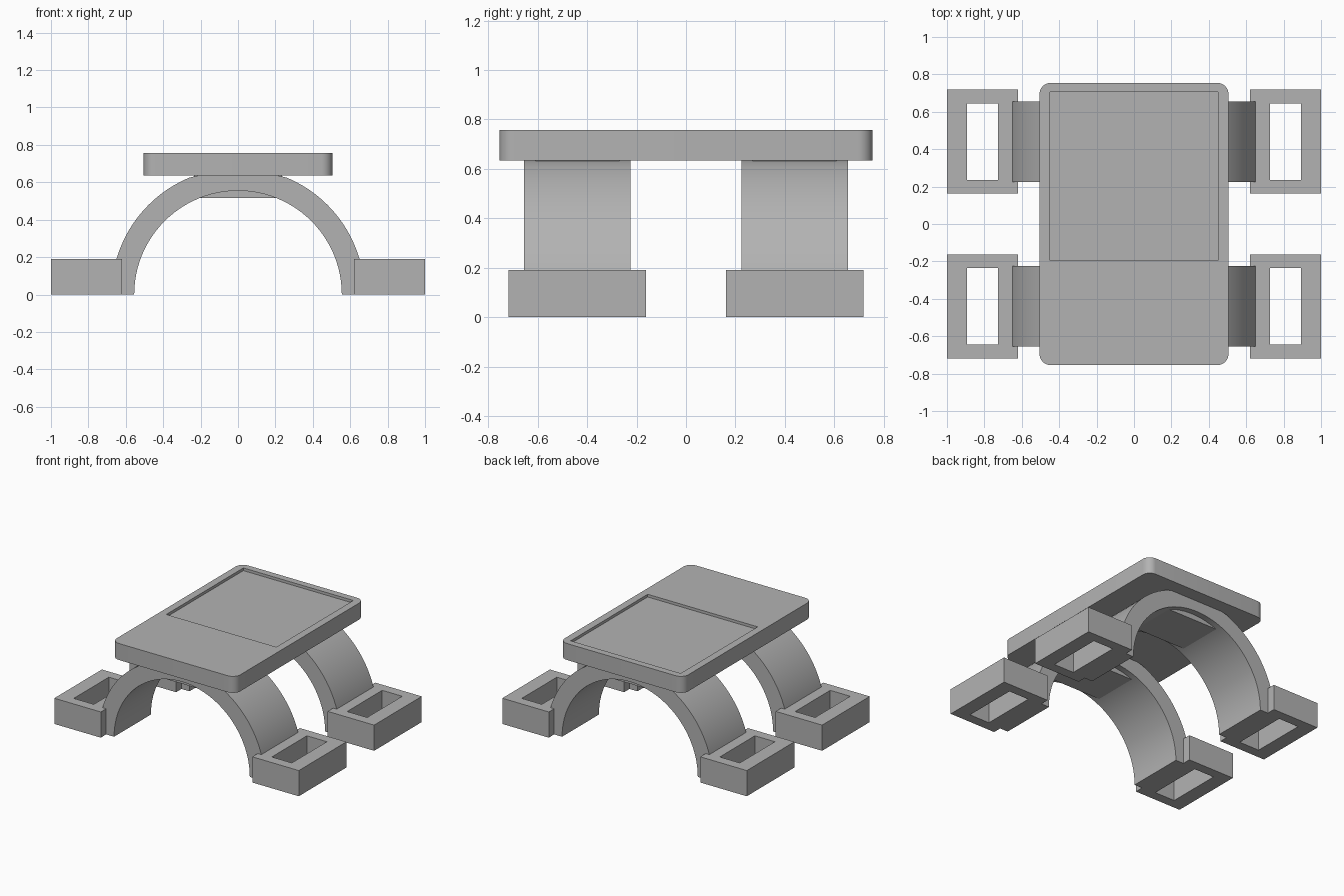
import bpy, bmesh, math

old = bpy.data.objects.get("Cube")
if old:
    bpy.data.objects.remove(old, do_unlink=True)

grey = bpy.data.materials.new("plain_grey")
grey.use_nodes = True
colour = (0.45, 0.45, 0.45, 1)
grey.diffuse_color = colour
grey.node_tree.nodes["Principled BSDF"].inputs["Base Color"].default_value = colour


def prism(name, outline, offset):
    """Extrude a closed 3D outline along an offset vector."""
    bm = bmesh.new()
    face = bm.faces.new([bm.verts.new(p) for p in outline])
    extruded = bmesh.ops.extrude_face_region(bm, geom=[face])["geom"]
    moved = [g for g in extruded if isinstance(g, bmesh.types.BMVert)]
    bmesh.ops.translate(bm, verts=moved, vec=offset)
    bmesh.ops.recalc_face_normals(bm, faces=bm.faces)
    mesh = bpy.data.meshes.new(name)
    bm.to_mesh(mesh)
    bm.free()
    mesh.materials.append(grey)
    obj = bpy.data.objects.new(name, mesh)
    bpy.context.collection.objects.link(obj)
    return obj


def box(name, x0, x1, y0, y1, z0, z1):
    outline = [(x0, y0, z0), (x1, y0, z0), (x1, y1, z0), (x0, y1, z0)]
    return prism(name, outline, (0, 0, z1 - z0))


def cut(obj, cutter):
    """Subtract the cutter and keep it as a hidden helper only while cutting."""
    cutter.hide_render = True
    mod = obj.modifiers.new("cut", "BOOLEAN")
    mod.operation = "DIFFERENCE"
    mod.solver = "EXACT"
    mod.object = cutter
    bpy.context.view_layer.objects.active = obj
    bpy.ops.object.modifier_apply(modifier=mod.name)
    bpy.data.objects.remove(cutter, do_unlink=True)


def smooth(obj):
    bpy.ops.object.select_all(action="DESELECT")
    obj.select_set(True)
    bpy.context.view_layer.objects.active = obj
    bpy.ops.object.shade_smooth_by_angle(angle=math.radians(30))


# Rounded top plate with a shallow rectangular recess towards the back
half_x, half_y, radius, plate_z, plate_h = 0.505, 0.755, 0.06, 0.635, 0.122
outline = []
for i, (sx, sy) in enumerate([(1, 1), (-1, 1), (-1, -1), (1, -1)]):
    for k in range(9):
        a = math.pi / 2 * (i + k / 8)
        outline.append((sx * (half_x - radius) + radius * math.cos(a),
                        sy * (half_y - radius) + radius * math.sin(a), plate_z))
plate = prism("top_plate", outline, (0, 0, plate_h))
cut(plate, box("recess_cutter", -0.45, 0.45, -0.195, 0.705, 0.737, 0.8))
smooth(plate)

# Arched legs, flattened under the plate, each with a pad below the crown
inner, outer, steps = 0.555, 0.677, 48
angles = [math.pi * k / steps for k in range(steps + 1)]
for side, label in ((-1, "front"), (1, "back")):
    centre = side * 0.44
    y0 = centre - 0.215
    profile = [(outer * math.cos(a), y0, min(outer * math.sin(a), plate_z)) for a in angles]
    profile += [(inner * math.cos(a), y0, inner * math.sin(a)) for a in reversed(angles)]
    smooth(prism(label + "_arch", profile, (0, 0.43, 0)))
    box(label + "_crown_pad", -0.235, 0.235, centre - 0.17, centre + 0.17, 0.515, plate_z)

    # Block feet with a rectangular slot through each
    for sx, hand in ((-1, "right"), (1, "left")):
        mid = sx * 0.81
        foot = box(f"{label}_{hand}_foot", mid - 0.19, mid + 0.19,
                   centre - 0.278, centre + 0.278, 0, 0.19)
        cut(foot, box("slot_cutter", mid - 0.082, mid + 0.082,
                      centre - 0.205, centre + 0.205, -0.1, 0.3))
